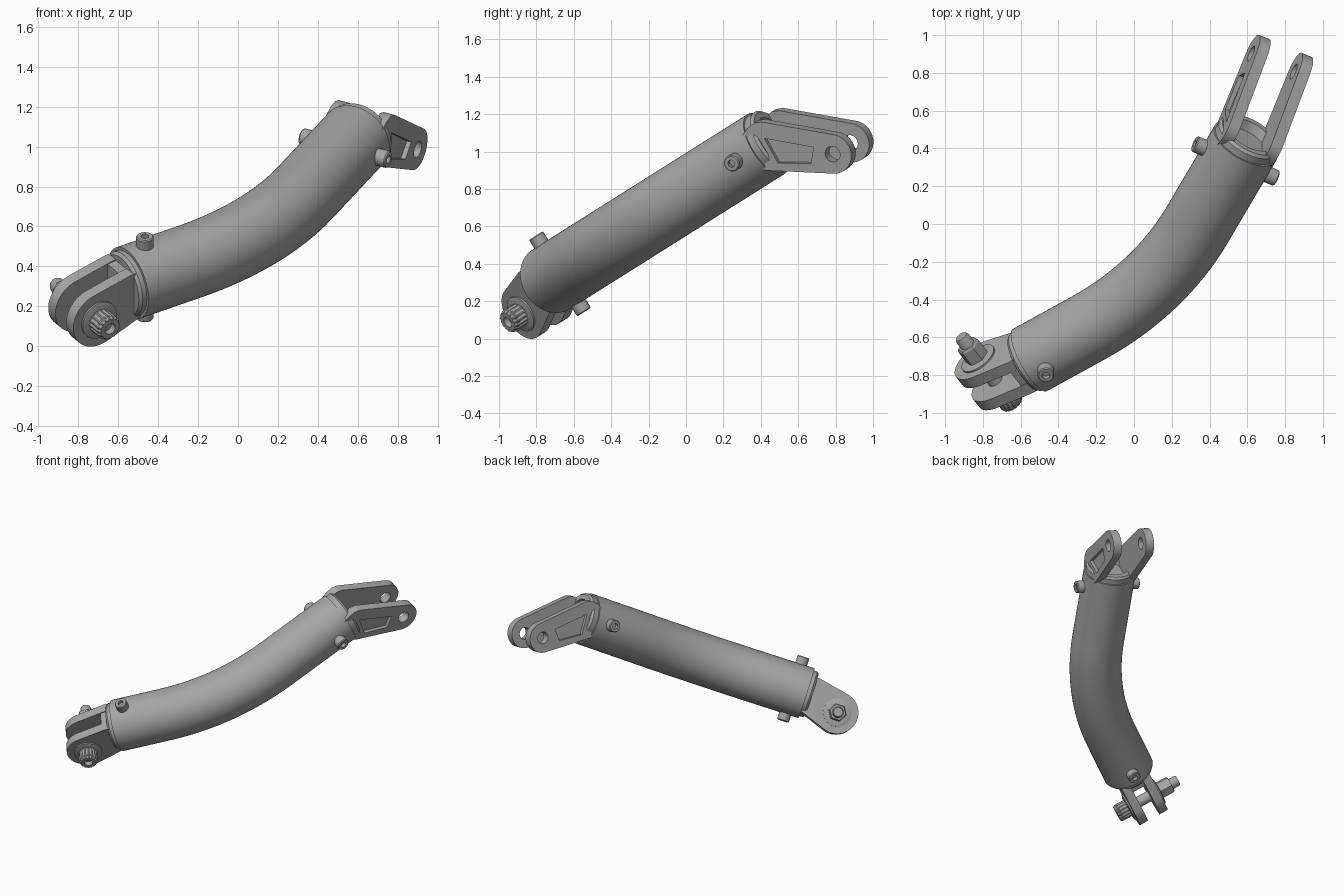
import bpy, bmesh, math
from mathutils import Matrix, Vector

cube = bpy.data.objects.get("Cube")
if cube:
    bpy.data.objects.remove(cube)

steel = bpy.data.materials.new("grey_steel")
steel.use_nodes = True
GREY = (0.38, 0.38, 0.38, 1)
steel.diffuse_color = GREY
steel.node_tree.nodes["Principled BSDF"].inputs["Base Color"].default_value = GREY

# The strut bends in a plane tilted about the x axis
TILT = math.radians(32.2)
RISE = Vector((0, math.cos(TILT), math.sin(TILT)))
UP = Vector((0, -math.sin(TILT), math.cos(TILT)))
X = Vector((1, 0, 0))
LOW, HIGH = math.radians(33), math.radians(63.5)
CORNER = X * 0.135 + RISE * 0.005 + UP * 0.652
TUBE_R = 0.188


def heading(angle):
    return X * math.cos(angle) + RISE * math.sin(angle)


def frame(origin, angle):
    """Local axes: x along the tube, y sideways in the bend plane, z off the plane."""
    m = Matrix((heading(angle), heading(angle + math.pi / 2), UP)).transposed().to_4x4()
    m.translation = origin
    return m


LOWER = frame(CORNER - heading(LOW) * 0.817, LOW)
UPPER = frame(CORNER + heading(HIGH) * 0.991, HIGH)


def finish(name, bm, matrix=None):
    if matrix:
        bm.transform(matrix)
    bmesh.ops.recalc_face_normals(bm, faces=bm.faces)
    mesh = bpy.data.meshes.new(name)
    bm.to_mesh(mesh)
    bm.free()
    mesh.materials.append(steel)
    obj = bpy.data.objects.new(name, mesh)
    bpy.context.collection.objects.link(obj)
    return obj


def smooth(obj):
    bpy.ops.object.select_all(action='DESELECT')
    obj.select_set(True)
    bpy.context.view_layer.objects.active = obj
    bpy.ops.object.shade_smooth_by_angle(angle=math.radians(28))


def skin(bm, rings):
    for r0, r1 in zip(rings, rings[1:]):
        for i in range(len(r0)):
            j = (i + 1) % len(r0)
            bm.faces.new((r0[i], r0[j], r1[j], r1[i]))


def lathe(name, base, pos, axis, profile, segs=40, tooth=0):
    """Turn (radius, height) points about an axis; tooth cuts grooves in the rim."""
    bm = bmesh.new()
    rings = []
    for r, h in profile:
        ring = []
        for i in range(segs):
            t = math.tau * i / segs
            rad = r - (tooth if i % 4 > 1 and r > 0.05 else 0)
            ring.append(bm.verts.new((rad * math.cos(t), rad * math.sin(t), h)))
        rings.append(ring)
    skin(bm, rings)
    bmesh.ops.remove_doubles(bm, verts=bm.verts, dist=1e-5)
    turn = Vector(axis).to_track_quat('Z', 'Y').to_matrix().to_4x4()
    obj = finish(name, bm, base @ Matrix.Translation(pos) @ turn)
    smooth(obj)
    return obj


def circle(centre, r, n=40):
    return [(centre[0] + r * math.cos(math.tau * i / n),
             centre[1] + r * math.sin(math.tau * i / n)) for i in range(n)]


def plate(name, base, outline, s0, s1):
    """Convex plate: outline in local x and z, thickness from s0 to s1 sideways."""
    bm = bmesh.new()
    for s in (s0, s1):
        for a, p in outline:
            bm.verts.new((a, s, p))
    hull = bmesh.ops.convex_hull(bm, input=bm.verts)
    loose = [v for v in hull["geom_interior"] if isinstance(v, bmesh.types.BMVert)]
    bmesh.ops.delete(bm, geom=loose, context='VERTS')
    bmesh.ops.dissolve_limit(bm, angle_limit=0.02, verts=bm.verts, edges=bm.edges)
    return finish(name, bm, base)


def cut(obj, cutters):
    bpy.context.view_layer.objects.active = obj
    for c in cutters:
        c.hide_render = True
        mod = obj.modifiers.new("cut", 'BOOLEAN')
        mod.object = c
        mod.solver = 'EXACT'
        bpy.ops.object.modifier_apply(modifier=mod.name)
        bpy.data.objects.remove(c)


# Bent tube: straight, arc, straight
TANGENT = 0.45
BEND_R = TANGENT / math.tan((HIGH - LOW) / 2)
arc_start = CORNER - heading(LOW) * TANGENT
arc_centre = arc_start + heading(LOW + math.pi / 2) * BEND_R
path = [(LOWER.translation, LOW)]
for i in range(17):
    ang = LOW + (HIGH - LOW) * i / 16
    path.append((arc_centre - heading(ang + math.pi / 2) * BEND_R, ang))
path.append((UPPER.translation + heading(HIGH) * 0.03, HIGH))
bm = bmesh.new()
rings = []
for centre, ang in path:
    m = frame(centre, ang)
    rings.append([bm.verts.new(m @ Vector((0, y, z))) for y, z in circle((0, 0), TUBE_R, 56)])
skin(bm, rings)
bm.faces.new(rings[0])
bm.faces.new(rings[-1])
smooth(finish("bent_tube", bm))

# Upper fork: dished collar and two long arms with pockets and pin holes
lathe("fork_collar", UPPER, (0, 0, 0), (1, 0, 0),
      [(0, 0.032), (0.115, 0.032), (0.13, 0.085), (0.165, 0.085), (0.178, 0.07), (0.178, 0.0)], 56)
EYE = (0.41, -0.235)
arm_outline = circle(EYE, 0.108) + [(0.0, 0.1), (0.06, 0.125), (0.11, 0.13), (0.15, 0.115),
                                    (0.0, -0.1), (0.03, -0.125)]
pocket_outline = [(0.115, 0.03), (0.335, -0.15), (0.27, -0.215), (0.105, -0.12)]
for side, label in ((1, "right"), (-1, "left")):
    arm = plate("fork_arm_" + label, UPPER, arm_outline, side * 0.095, side * 0.157)
    cut(arm, [plate("eye_cutter", UPPER, circle(EYE, 0.043, 28), side * 0.05, side * 0.2),
              plate("pocket_cutter", UPPER, pocket_outline, side * 0.132, side * 0.2)])
    smooth(arm)

# Lower clevis: collar, root block and two rounded ears
lathe("clevis_collar", LOWER, (0, 0, 0), (-1, 0, 0),
      [(0.172, -0.01), (0.172, 0.025), (0.16, 0.04), (0, 0.04)], 56)
PIVOT = (-0.25, -0.07)
plate("clevis_root", LOWER, [(0.0, 0.125), (-0.09, 0.115), (-0.09, -0.14), (0.0, -0.135)],
      -0.115, 0.115)
ear_outline = circle(PIVOT, 0.152) + [(0.0, 0.125), (-0.06, 0.125), (0.0, -0.14)]
for side, label in ((1, "right"), (-1, "left")):
    smooth(plate("clevis_ear_" + label, LOWER, ear_outline, side * 0.05, side * 0.115))
    lathe("washer_" + label, LOWER, (PIVOT[0], side * 0.113, PIVOT[1]), (0, side, 0),
          [(0.102, 0), (0.102, 0.012), (0.085, 0.018), (0, 0.018)])

# Pivot bolt with grooved socket head and hexagon nut
pin = (PIVOT[0], 0, PIVOT[1])
lathe("pivot_bolt", LOWER, pin, (0, 1, 0),
      [(0, -0.15), (0.04, -0.15), (0.04, 0.27), (0.033, 0.285), (0, 0.285)])
lathe("bolt_head", LOWER, pin, (0, -1, 0),
      [(0, 0.125), (0.066, 0.125), (0.066, 0.205), (0.058, 0.22),
       (0.03, 0.22), (0.03, 0.185), (0, 0.185)], 64, 0.005)
lathe("bolt_nut", LOWER, pin, (0, 1, 0),
      [(0, 0.125), (0.066, 0.125), (0.066, 0.215), (0.058, 0.225), (0, 0.225)], 6)

# Clamp screws: two sideways at the top, two off the plane at the bottom
screw = [(0.044, 0.16), (0.044, 0.236), (0.039, 0.242), (0.02, 0.242), (0.02, 0.215), (0, 0.215)]
for sign in (1, -1):
    lathe("upper_screw", UPPER, (-0.09, 0, 0.01), (0, sign, 0), screw, 28)
    lathe("lower_screw", LOWER, (0.1, 0, 0), (0, 0, sign), screw, 28)
